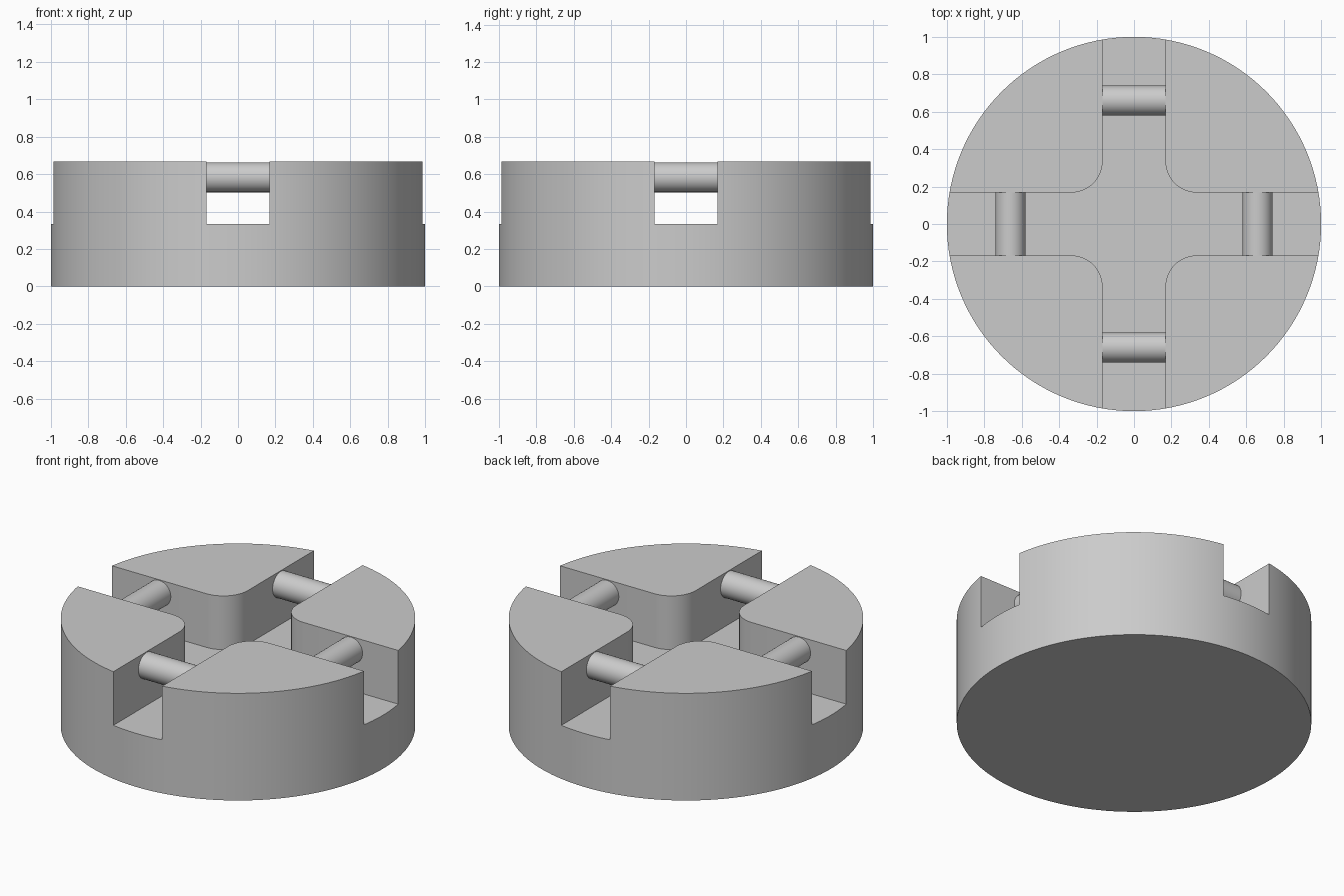
import bpy, bmesh, math
from mathutils import Matrix, Vector

if "Cube" in bpy.data.objects:
    bpy.data.objects.remove(bpy.data.objects["Cube"])

RADIUS, HEIGHT, FLOOR = 1.0, 0.667, 0.333
HALF_SLOT, FILLET = 0.168, 0.168
BAR_RADIUS, BAR_OFFSET, BAR_Z = 0.08, 0.66, 0.583

grey = bpy.data.materials.new("light grey")
grey.use_nodes = True
colour = (0.6, 0.6, 0.6, 1)
grey.diffuse_color = colour
grey.node_tree.nodes["Principled BSDF"].inputs["Base Color"].default_value = colour


def make_object(name, bm):
    bmesh.ops.recalc_face_normals(bm, faces=bm.faces)
    mesh = bpy.data.meshes.new(name)
    bm.to_mesh(mesh)
    bm.free()
    obj = bpy.data.objects.new(name, mesh)
    mesh.materials.append(grey)
    bpy.context.collection.objects.link(obj)
    return obj


def activate(obj):
    bpy.ops.object.select_all(action="DESELECT")
    obj.select_set(True)
    bpy.context.view_layer.objects.active = obj


def smooth(obj):
    activate(obj)
    bpy.ops.object.shade_smooth_by_angle(angle=math.radians(30))


def cylinder(name, radius, depth, segments, matrix):
    bm = bmesh.new()
    bmesh.ops.create_cone(bm, cap_ends=True, segments=segments, radius1=radius,
                          radius2=radius, depth=depth, matrix=matrix)
    return make_object(name, bm)


# Round body
body = cylinder("body", RADIUS, HEIGHT, 128, Matrix.Translation((0, 0, HEIGHT / 2)))

# Cross-shaped cutter with rounded inner corners
centre = HALF_SLOT + FILLET
corner = [Vector((1.2, HALF_SLOT, FLOOR))]
for i in range(17):
    a = math.radians(270 - 90 * i / 16)
    corner.append(Vector((centre + FILLET * math.cos(a), centre + FILLET * math.sin(a), FLOOR)))
corner.append(Vector((HALF_SLOT, 1.2, FLOOR)))

bm = bmesh.new()
outline = []
for quarter in range(4):
    turn = Matrix.Rotation(quarter * math.pi / 2, 3, "Z")
    outline += [bm.verts.new(turn @ p) for p in corner]
face = bm.faces.new(outline)
top = bmesh.ops.extrude_face_region(bm, geom=[face])["geom"]
bmesh.ops.translate(bm, vec=(0, 0, 0.5),
                    verts=[v for v in top if isinstance(v, bmesh.types.BMVert)])
cutter = make_object("slot_cutter", bm)
cutter.hide_render = True

# Cut the crossing slots
cut = body.modifiers.new("slots", "BOOLEAN")
cut.operation = "DIFFERENCE"
cut.solver = "EXACT"
cut.object = cutter
activate(body)
bpy.ops.object.modifier_apply(modifier=cut.name)
bpy.data.objects.remove(cutter)
smooth(body)

# One bar across each slot
for quarter, side in enumerate(("left", "back", "right", "front")):
    place = (Matrix.Rotation(quarter * math.pi / 2, 4, "Z")
             @ Matrix.Translation((BAR_OFFSET, 0, BAR_Z))
             @ Matrix.Rotation(math.pi / 2, 4, "X"))
    smooth(cylinder(side + "_bar", BAR_RADIUS, 2 * HALF_SLOT + 0.02, 32, place))
